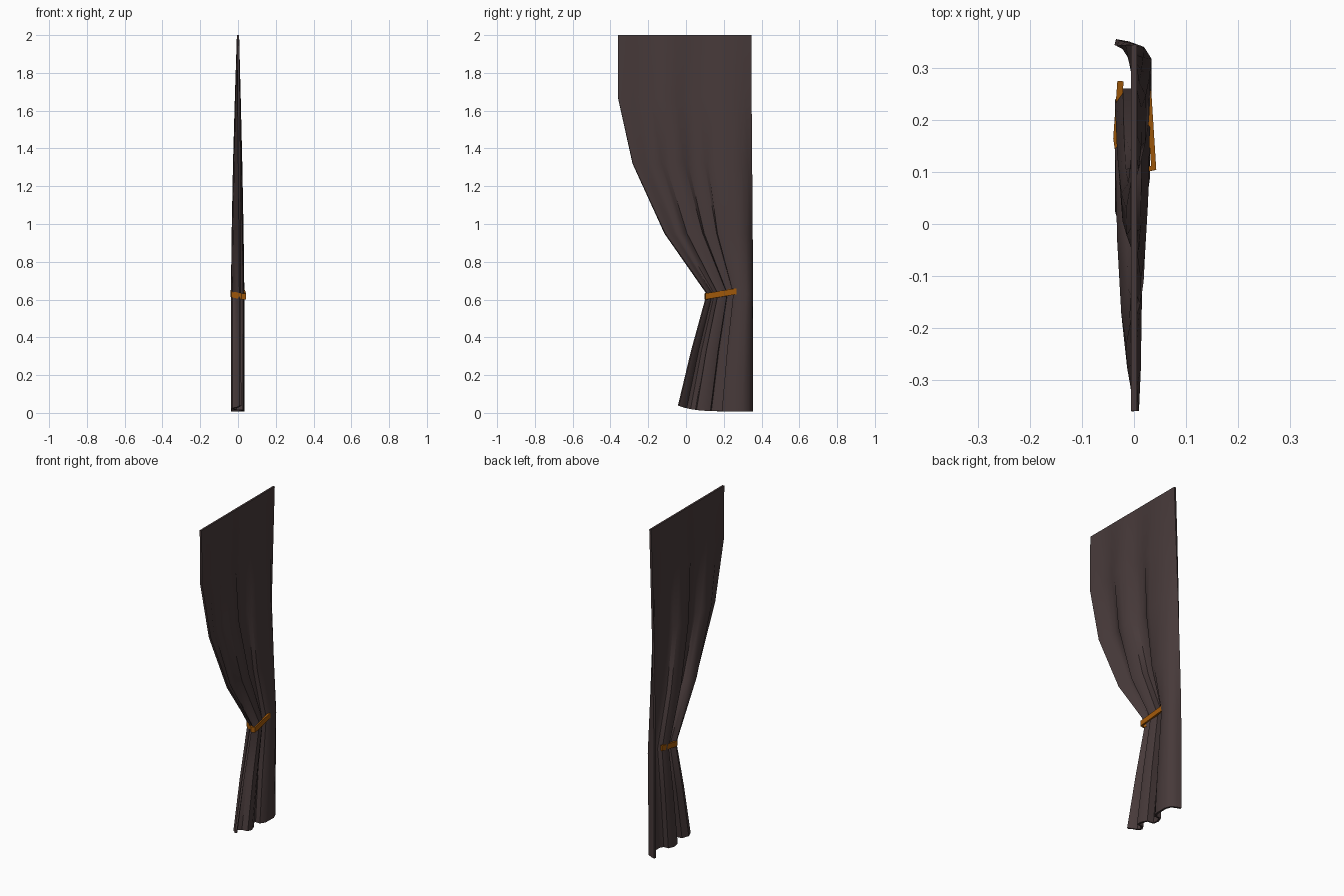
import bpy
from mathutils import Vector

if "Cube" in bpy.data.objects:
    bpy.data.objects.remove(bpy.data.objects["Cube"])


def material(name, rgb):
    m = bpy.data.materials.new(name)
    m.diffuse_color = (*rgb, 1)
    m.use_nodes = True
    m.node_tree.nodes["Principled BSDF"].inputs["Base Color"].default_value = m.diffuse_color
    return m


def sheet(name, rows, thickness, mat, angle):
    """Skin a grid of points and give it thickness."""
    n = len(rows[0])
    verts = [p for r in rows for p in r]
    faces = [(i * n + j, i * n + j + 1, (i + 1) * n + j + 1, (i + 1) * n + j)
             for i in range(len(rows) - 1) for j in range(n - 1)]
    me = bpy.data.meshes.new(name)
    me.from_pydata(verts, [], faces)
    me.materials.append(mat)
    ob = bpy.data.objects.new(name, me)
    bpy.context.collection.objects.link(ob)
    bpy.ops.object.select_all(action='DESELECT')
    bpy.context.view_layer.objects.active = ob
    ob.select_set(True)
    mod = ob.modifiers.new("thickness", 'SOLIDIFY')
    mod.thickness = thickness
    mod.offset = 0
    bpy.ops.object.modifier_apply(modifier=mod.name)
    bpy.ops.object.mode_set(mode='EDIT')
    bpy.ops.mesh.select_all(action='SELECT')
    bpy.ops.mesh.normals_make_consistent(inside=False)
    bpy.ops.object.mode_set(mode='OBJECT')
    bpy.ops.object.shade_smooth_by_angle(angle=angle)
    return ob


cloth = material("dark brown cloth", (0.063, 0.042, 0.042))
orange = material("orange band", (0.36, 0.10, 0.003))

# Pleated hem seen from above (x, y), from the straight edge to the swept edge
hem = [(-.036, .350), (-.012, .343), (.015, .328), (.028, .295), (.027, .22),
       (.012, .195), (-.018, .195), (-.031, .165), (-.028, .13), (.012, .125),
       (.025, .09), (.022, .06), (-.012, .055), (-.031, .025), (-.024, .0),
       (-.002, -.012), (.012, -.04)]
y_hi, y_lo = hem[0][1], hem[-1][1]
count = len(hem) - 1

# Rows: height, swept edge y, straight edge y, fold depth
levels = [(2.0, -.36, .345, 0), (1.67, -.36, .346, .3), (1.32, -.282, .347, .6),
          (.95, -.112, .348, .85), (.63, .112, .350, 1), (.33, .03, .350, 1),
          (.008, -.04, .350, 1)]
rows = []
for z, lo, hi, depth in levels:
    row = []
    for j, (hx, hy) in enumerate(hem):
        u_hem = (y_hi - hy) / (y_hi - y_lo)
        u = u_hem * depth + (j / count) * (1 - depth)
        lift = .03 * u ** 5 if z < .1 else 0
        row.append(Vector((hx * depth, hi + (lo - hi) * u, z + lift)))
    rows.append(row)
sheet("curtain", rows, .012, cloth, .7)

# Tie band wrapped round the gathered front of the curtain
path = [(.026, .275, .645), (.038, .108, .617), (.02, .105, .617),
        (-.03, .135, .628), (-.034, .165, .632), (-.026, .275, .648)]
band = [[Vector(p) + Vector((0, 0, h)) for p in path] for h in (-.016, .016)]
sheet("tie_band", band, .012, orange, .5)
